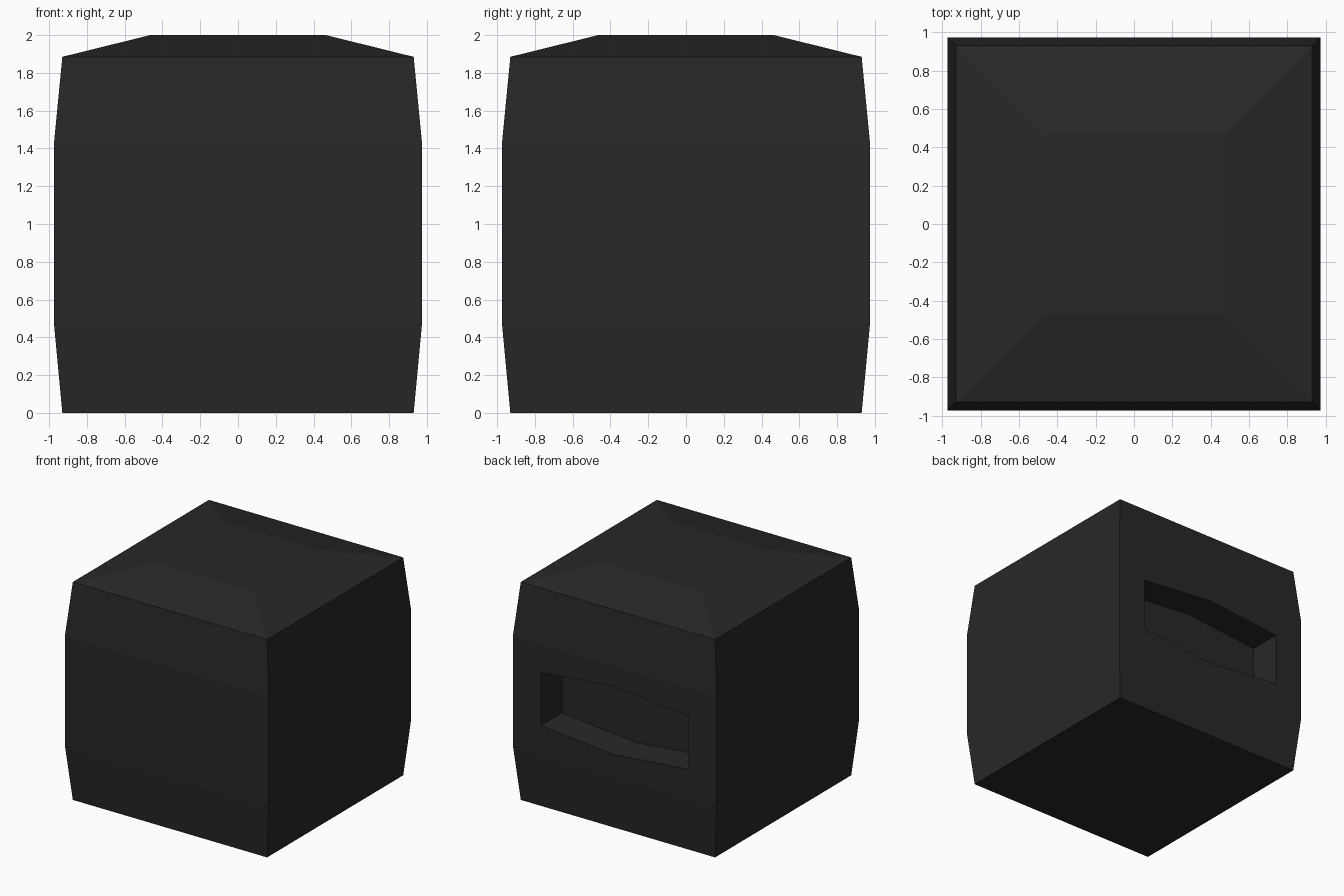
import bpy, bmesh

if "Cube" in bpy.data.objects:
    bpy.data.objects.remove(bpy.data.objects["Cube"])

black = bpy.data.materials.new("charcoal black")
black.diffuse_color = (0.021, 0.021, 0.021, 1)
black.use_nodes = True
black.node_tree.nodes["Principled BSDF"].inputs["Base Color"].default_value = black.diffuse_color


def loft(name, rings, mat=None):
    """Skin a closed solid through rings that share a vertex count."""
    bm = bmesh.new()
    loops = [[bm.verts.new(p) for p in ring] for ring in rings]
    n = len(loops[0])
    for a, b in zip(loops, loops[1:]):
        for i in range(n):
            j = (i + 1) % n
            bm.faces.new((a[i], a[j], b[j], b[i]))
    bm.faces.new(loops[0])
    bm.faces.new(loops[-1])
    bmesh.ops.recalc_face_normals(bm, faces=bm.faces)
    mesh = bpy.data.meshes.new(name)
    bm.to_mesh(mesh)
    bm.free()
    if mat:
        mesh.materials.append(mat)
    obj = bpy.data.objects.new(name, mesh)
    bpy.context.collection.objects.link(obj)
    return obj


# Boxy body: square rings (half width, height) bulging at the middle
profile = [(0.93, 0), (0.975, 0.48), (0.975, 1.42), (0.93, 1.885), (0.465, 2)]
body = loft("body", [[(-r, -r, z), (r, -r, z), (r, r, z), (-r, r, z)]
                     for r, z in profile], black)

# Six-sided slot cut into the back face
outline = [(-0.705, 0.72), (0, 0.655), (0.705, 0.72),
           (0.705, 1.18), (0, 1.245), (-0.705, 1.18)]
cutter = loft("slot_cutter", [[(x, y, z) for x, z in outline]
                              for y in (0.69, 1.2)])

cut = body.modifiers.new("slot", "BOOLEAN")
cut.operation = "DIFFERENCE"
cut.solver = "EXACT"
cut.object = cutter
bpy.context.view_layer.objects.active = body
body.select_set(True)
bpy.ops.object.modifier_apply(modifier=cut.name)
bpy.data.objects.remove(cutter)
